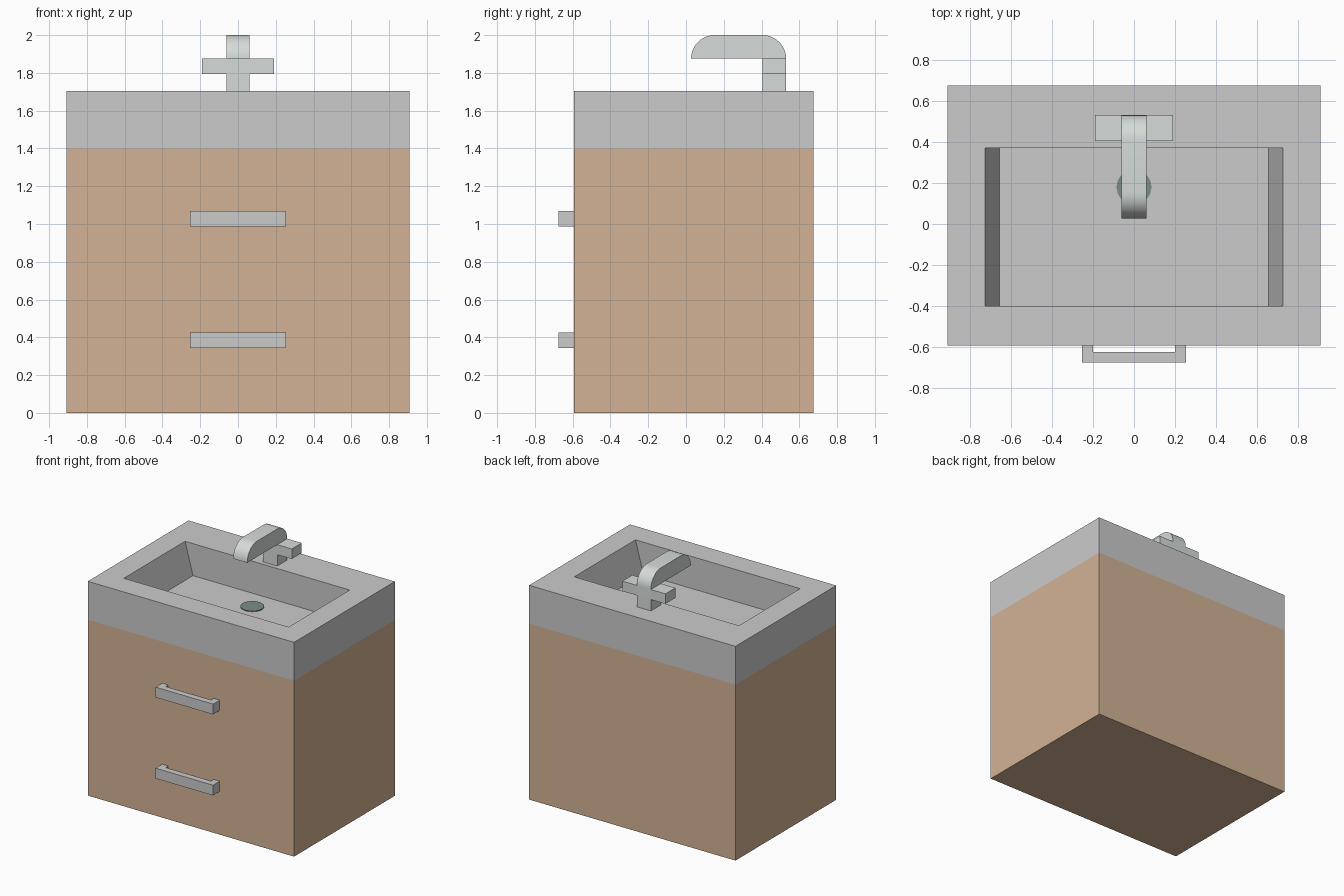
import bpy, bmesh, math

if "Cube" in bpy.data.objects:
    bpy.data.objects.remove(bpy.data.objects["Cube"])

def material(name, rgb):
    m = bpy.data.materials.new(name)
    m.diffuse_color = (*rgb, 1)
    m.use_nodes = True
    m.node_tree.nodes["Principled BSDF"].inputs["Base Color"].default_value = m.diffuse_color
    return m

wood = material("wood", (0.65, 0.45, 0.30))
metal = material("light_metal", (0.67, 0.71, 0.69))
drain_mat = material("drain_grey", (0.20, 0.27, 0.25))

def finish(name, bm, mat=None):
    bmesh.ops.recalc_face_normals(bm, faces=bm.faces)
    me = bpy.data.meshes.new(name)
    bm.to_mesh(me)
    bm.free()
    ob = bpy.data.objects.new(name, me)
    bpy.context.collection.objects.link(ob)
    if mat:
        me.materials.append(mat)
    return ob

def loft(name, loops, mat=None):
    """Closed solid through a series of point loops, capped at both ends."""
    bm = bmesh.new()
    rings = [[bm.verts.new(p) for p in loop] for loop in loops]
    for a, b in zip(rings, rings[1:]):
        for i in range(len(a)):
            j = (i + 1) % len(a)
            bm.faces.new((a[i], a[j], b[j], b[i]))
    bm.faces.new(rings[0])
    bm.faces.new(rings[-1])
    return finish(name, bm, mat)

def rect(x, y0, y1, z):
    return [(-x, y0, z), (x, y0, z), (x, y1, z), (-x, y1, z)]

def box(name, x, y0, y1, z0, z1, mat=None):
    return loft(name, [rect(x, y0, y1, z0), rect(x, y0, y1, z1)], mat)

W, FRONT, BACK = 0.908, -0.592, 0.675

# Cabinet body with flush plinth and drawer fronts
box("cabinet_body", W, FRONT + 0.03, BACK, 0, 1.40, wood)
for name, z0, z1 in (("plinth", 0, 0.12), ("lower_drawer", 0.12, 0.76),
                     ("upper_drawer", 0.76, 1.40)):
    box(name, W, FRONT, FRONT + 0.03, z0, z1, wood)

# Counter with sunken basin, sloped left and right walls
loft("counter_basin", [rect(W, FRONT, BACK, 1.40), rect(W, FRONT, BACK, 1.705),
                       rect(0.725, -0.40, 0.37, 1.705), rect(0.655, -0.40, 0.37, 1.45)])

# U-shaped drawer handles
u = [(-0.253, FRONT), (-0.253, -0.675), (0.253, -0.675), (0.253, FRONT),
     (0.20, FRONT), (0.20, -0.625), (-0.20, -0.625), (-0.20, FRONT)]
for name, z in (("lower_handle", 0.343), ("upper_handle", 0.988)):
    loft(name, [[(x, y, z + h) for x, y in u] for h in (0, 0.082)])

# Round drain
bm = bmesh.new()
bmesh.ops.create_cone(bm, cap_ends=True, segments=32, radius1=0.085, radius2=0.085, depth=0.01)
drain = finish("drain", bm, drain_mat)
drain.location = (0, 0.18, 1.451)

# Tap: side profile with rounded back and tip, extruded across x
def arc(cy, a0, a1, r=0.125, n=12):
    return [(cy + r * math.cos(math.radians(a0 + (a1 - a0) * i / n)),
             1.875 + r * math.sin(math.radians(a0 + (a1 - a0) * i / n))) for i in range(n + 1)]

side = [(0.405, 1.70), (0.53, 1.70)] + arc(0.405, 0, 90) + arc(0.152, 90, 180) + [(0.405, 1.875)]
spout = loft("tap_spout", [[(x, y, z) for y, z in side] for x in (-0.062, 0.062)], metal)
bpy.context.view_layer.objects.active = spout
spout.select_set(True)
bpy.ops.object.shade_smooth_by_angle(angle=math.radians(30))

# Tap handles, one on each side of the post
for name, s in (("left_tap_handle", -1), ("right_tap_handle", 1)):
    xs = sorted((s * 0.062, s * 0.19))
    loft(name, [[(x, 0.405, 1.795), (x, 0.53, 1.795), (x, 0.53, 1.875), (x, 0.405, 1.875)]
                for x in xs], metal)
